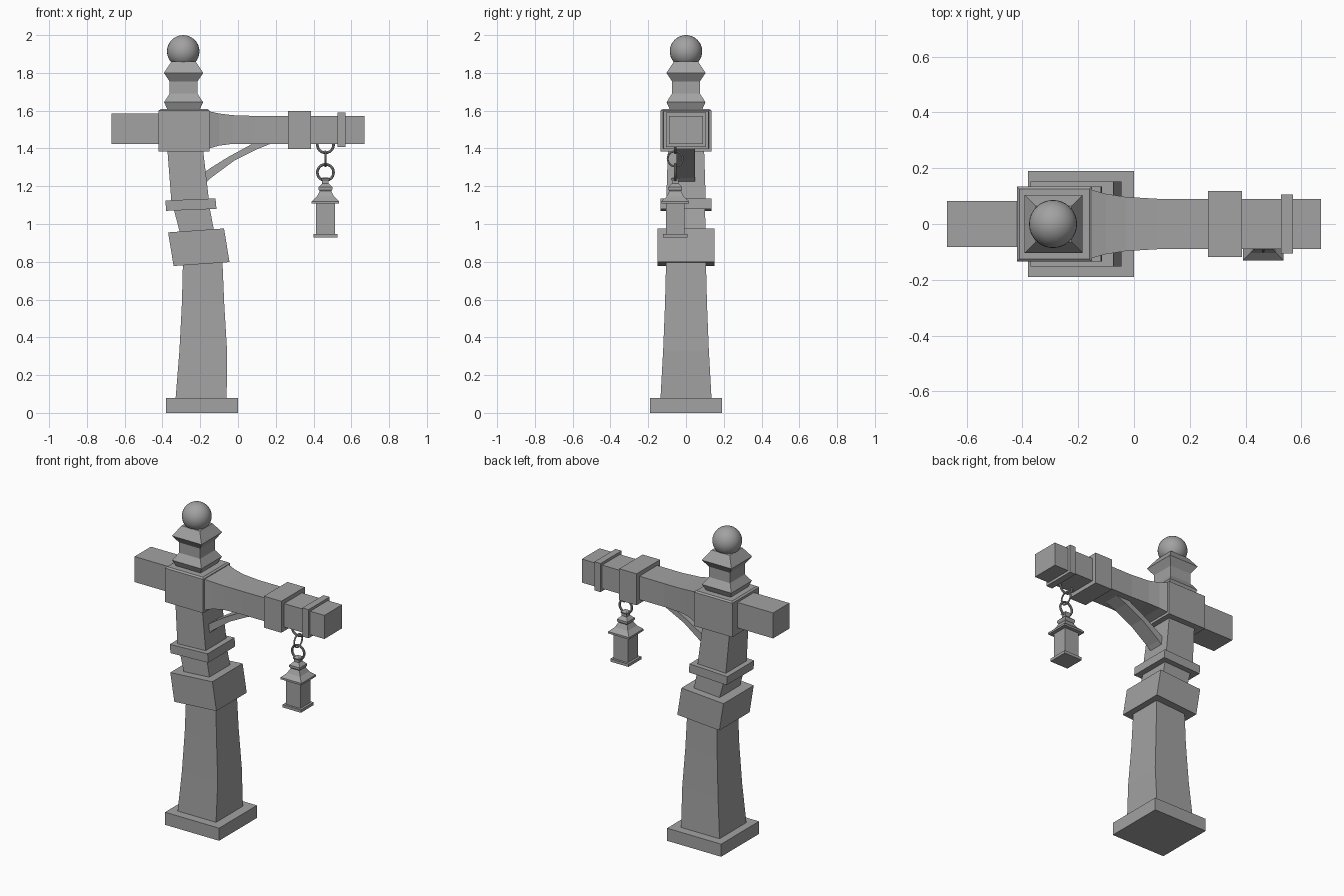
import bpy
import bmesh
import math
from mathutils import Vector

if "Cube" in bpy.data.objects:
    bpy.data.objects.remove(bpy.data.objects["Cube"], do_unlink=True)

GREY = (0.36, 0.36, 0.36, 1.0)
mat = bpy.data.materials.new("plain grey")
mat.use_nodes = True
mat.diffuse_color = GREY
mat.node_tree.nodes["Principled BSDF"].inputs["Base Color"].default_value = GREY


def finish(name, bm):
    bmesh.ops.recalc_face_normals(bm, faces=bm.faces)
    mesh = bpy.data.meshes.new(name)
    bm.to_mesh(mesh)
    bm.free()
    mesh.materials.append(mat)
    obj = bpy.data.objects.new(name, mesh)
    bpy.context.collection.objects.link(obj)
    return obj


def loft(name, rings):
    """Skin a row of four-cornered rings and cap both ends."""
    bm = bmesh.new()
    rows = [[bm.verts.new(p) for p in ring] for ring in rings]
    for a, b in zip(rows, rows[1:]):
        for i in range(4):
            j = (i + 1) % 4
            bm.faces.new((a[i], a[j], b[j], b[i]))
    bm.faces.new(rows[0])
    bm.faces.new(rows[-1])
    return finish(name, bm)


CORNERS = ((-1, -1), (1, -1), (1, 1), (-1, 1))


def upright(name, sections, tilt=0.0, y=0.0):
    """Square column; each section is centre x, z, half width, half depth."""
    return loft(name, [[(cx + sx * hx, y + sy * hy, z + tilt * sx * hx)
                        for sx, sy in CORNERS] for cx, z, hx, hy in sections])


def sideways(name, sections):
    """Beam along x; each section is x, centre z, half height, half depth."""
    return loft(name, [[(x, sy * hy, cz + sz * hz) for sz, sy in CORNERS]
                       for x, cz, hz, hy in sections])


def turned(name, cx, y, profile):
    """Four-sided finial-like part; profile of z, half width."""
    return upright(name, [(cx, z, h, h) for z, h in profile], y=y)


def link(name, x, y, z, radius, tube, across):
    """Chain ring; across turns it to face the side."""
    bpy.ops.mesh.primitive_torus_add(
        major_radius=radius, minor_radius=tube, major_segments=24,
        minor_segments=8, location=(x, y, z),
        rotation=(math.pi / 2, 0, math.pi / 2 if across else 0))
    obj = bpy.context.object
    obj.name = name
    obj.data.materials.append(mat)
    bpy.ops.object.shade_smooth_by_angle()


# Post, leaning and tapering
upright("base_plinth", [(-0.19, 0, 0.19, 0.19), (-0.19, 0.08, 0.19, 0.19)])
upright("lower_post", [(-0.195, 0.08, 0.135, 0.135),
                       (-0.184, 0.33, 0.126, 0.121),
                       (-0.185, 0.58, 0.112, 0.111),
                       (-0.187, 0.82, 0.104, 0.105)])
upright("post_collar", [(-0.193, 0.788, 0.148, 0.152),
                        (-0.222, 0.966, 0.148, 0.152)], tilt=0.07)
upright("post_neck", [(-0.213, 0.94, 0.091, 0.105),
                      (-0.247, 1.09, 0.096, 0.1)])
upright("post_ring", [(-0.247, 1.075, 0.133, 0.135),
                      (-0.252, 1.13, 0.133, 0.135)], tilt=0.04)
upright("upper_post", [(-0.252, 1.11, 0.1, 0.105),
                       (-0.282, 1.42, 0.094, 0.095)])

# Head block with a chamfered top, finial and ball
upright("head_block", [(-0.285, 1.385, 0.135, 0.135),
                       (-0.285, 1.6, 0.135, 0.135),
                       (-0.285, 1.608, 0.125, 0.125)])
turned("finial", -0.288, 0, [(1.6, 0.083), (1.645, 0.103), (1.69, 0.074),
                            (1.755, 0.074), (1.8, 0.104), (1.86, 0.064)])
bpy.ops.mesh.primitive_uv_sphere_add(segments=32, ring_count=16, radius=0.086,
                                     location=(-0.29, 0, 1.914))
ball = bpy.context.object
ball.name = "finial_ball"
ball.data.materials.append(mat)
bpy.ops.object.shade_smooth_by_angle()

# Cross beam
sideways("short_arm", [(-0.67, 1.505, 0.081, 0.082), (-0.4, 1.505, 0.081, 0.082)])
sideways("long_arm", [(-0.16, 1.498, 0.1, 0.125),
                      (-0.1, 1.5, 0.085, 0.108),
                      (-0.03, 1.5, 0.076, 0.097),
                      (0.09, 1.498, 0.074, 0.09),
                      (0.67, 1.498, 0.075, 0.089)])
for name, x0, x1, hz, hy in (("arm_collar", 0.265, 0.387, 0.1, 0.118),
                             ("arm_band", 0.527, 0.57, 0.091, 0.106)):
    sideways(name, [(x0, 1.498, hz, hy), (x1, 1.498, hz, hy)])

# Curved brace below the long arm
top_edge = [(-0.19, 1.265), (-0.14, 1.3), (-0.05, 1.356), (0.05, 1.41), (0.1, 1.44)]
low_edge = [(-0.19, 1.2), (-0.145, 1.243), (-0.02, 1.335), (0.1, 1.395), (0.21, 1.44)]
loft("brace", [[(tx, -0.05, tz), (tx, 0.048, tz), (lx, 0.048, lz), (lx, -0.05, lz)]
               for (tx, tz), (lx, lz) in zip(top_edge, low_edge)])

# Hanging lantern and its chain
LX, LY = 0.463, -0.057
turned("lantern_base", LX, LY, [(0.928, 0.064), (0.946, 0.064)])
turned("lantern_body", LX, LY, [(0.94, 0.05), (1.115, 0.05)])
turned("lantern_roof", LX, LY, [(1.108, 0.073), (1.12, 0.073),
                               (1.145, 0.046), (1.175, 0.03)])
turned("lantern_cap", LX, LY, [(1.17, 0.028), (1.183, 0.037), (1.195, 0.037),
                              (1.215, 0.017), (1.228, 0.017), (1.24, 0.023),
                              (1.247, 0.012)])
link("lantern_ring", LX, LY, 1.273, 0.043, 0.007, False)
link("chain_link", LX, LY, 1.345, 0.04, 0.005, True)
link("arm_ring", LX, LY, 1.42, 0.043, 0.007, False)
